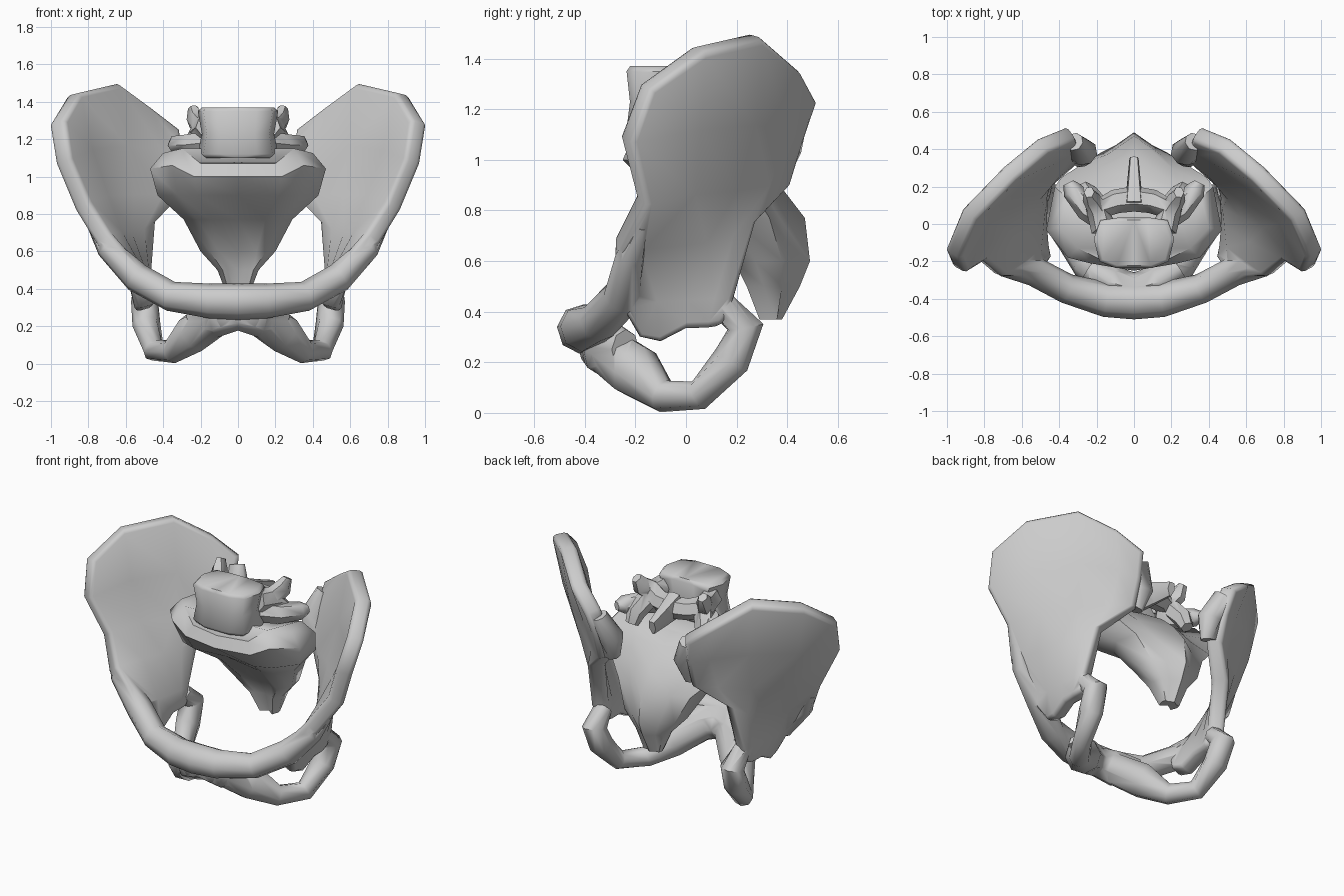
import bpy, bmesh, math
from mathutils import Vector

if "Cube" in bpy.data.objects:
    bpy.data.objects.remove(bpy.data.objects["Cube"])


def finish(name, bm):
    bmesh.ops.recalc_face_normals(bm, faces=bm.faces)
    me = bpy.data.meshes.new(name)
    bm.to_mesh(me)
    bm.free()
    ob = bpy.data.objects.new(name, me)
    bpy.context.collection.objects.link(ob)
    return ob


def loft(name, rings):
    """Closed skin over a list of rings with equal point counts."""
    bm = bmesh.new()
    vs = [[bm.verts.new(p) for p in r] for r in rings]
    n = len(vs[0])
    for a, b in zip(vs, vs[1:]):
        for i in range(n):
            j = (i + 1) % n
            bm.faces.new((a[i], a[j], b[j], b[i]))
    bm.faces.new(vs[0][::-1])
    bm.faces.new(vs[-1])
    return finish(name, bm)


def tube(name, path, sides=8, flat=1.0):
    """Tapered tube; path points are (x, y, z, radius)."""
    pts = [Vector(p[:3]) for p in path]
    rings = []
    for i, p in enumerate(pts):
        t = pts[min(i + 1, len(pts) - 1)] - pts[max(i - 1, 0)]
        side = t.cross(Vector((0.15, 0.1, 1))).normalized()
        if i and side.dot(prev) < 0:
            side = -side
        prev = side
        up = t.cross(side).normalized()
        r = path[i][3]
        rings.append([p + r * (flat * math.cos(a) * side + math.sin(a) * up)
                      for a in (2 * math.pi * k / sides for k in range(sides))])
    return loft(name, rings)


def apply_mods(ob):
    bpy.context.view_layer.objects.active = ob
    for m in list(ob.modifiers):
        bpy.ops.object.modifier_apply(modifier=m.name)


def smooth(ob, angle=55):
    bpy.ops.object.select_all(action='DESELECT')
    ob.select_set(True)
    bpy.context.view_layer.objects.active = ob
    bpy.ops.object.shade_smooth_by_angle(angle=math.radians(angle))


def merge(ob, parts):
    for p in parts:
        m = ob.modifiers.new("union", 'BOOLEAN')
        m.operation, m.solver, m.object = 'UNION', 'EXACT', p
    apply_mods(ob)
    for p in parts:
        bpy.data.objects.remove(p)


def mirror(ob):
    m = ob.modifiers.new("mirror", 'MIRROR')
    m.use_bisect_axis[0] = True
    m.merge_threshold = 0.002
    apply_mods(ob)


# Iliac wing: rows from crest to hip socket, each front to back
rows = [
    [(.97, -.16, 1.29), (.88, .05, 1.44), (.665, .27, 1.49), (.49, .42, 1.36), (.335, .485, 1.24)],
    [(.935, -.24, 1.08), (.815, .03, 1.13), (.62, .24, 1.15), (.43, .37, 1.12), (.31, .43, 1.08)],
    [(.835, -.18, .84), (.73, .01, .88), (.59, .17, .89), (.43, .29, .90), (.31, .38, .91)],
    [(.725, -.27, .67), (.66, -.08, .68), (.61, .06, .69), (.54, .16, .71), (.47, .25, .76)],
    [(.55, -.28, .48), (.54, -.12, .46), (.53, .0, .46), (.52, .10, .46), (.51, .18, .46)],
    [(.48, -.18, .31), (.50, -.10, .29), (.51, .0, .34), (.51, .08, .34), (.50, .14, .35)],
]
bm = bmesh.new()
g = [[bm.verts.new(p) for p in r] for r in rows]
for a, b in zip(g, g[1:]):
    for i in range(len(a) - 1):
        bm.faces.new((a[i], a[i + 1], b[i + 1], b[i]))
hip = finish("hip_bones", bm)
m = hip.modifiers.new("thick", 'SOLIDIFY')
m.thickness, m.offset = .10, 0
m = hip.modifiers.new("round", 'BEVEL')
m.width, m.segments, m.limit_method, m.angle_limit = .025, 2, 'ANGLE', math.radians(60)
apply_mods(hip)

# Pubic branch, lower branch looping to the sit bone, web between them, rear joint swelling
pubic = tube("pubic_branch", [(.78, -.18, .74, .03), (.70, -.22, .62, .06), (.54, -.25, .46, .08),
                              (.36, -.345, .36, .08), (.15, -.405, .335, .093), (-.06, -.415, .33, .10)])
sit = tube("sit_bone", [(-.06, -.36, .29, .08), (.08, -.33, .26, .095), (.235, -.20, .165, .11),
                        (.35, -.09, .065, .065), (.45, .05, .07, .06), (.49, .18, .21, .075),
                        (.50, .235, .34, .075), (.505, .14, .43, .055)])
web = tube("pubic_web", [(-.06, -.37, .29, .09), (.12, -.32, .26, .12), (.24, -.24, .25, .08)], 8, .8)
joint = tube("rear_joint", [(.32, .44, 1.20, .05), (.27, .385, 1.05, .075), (.29, .35, .92, .05)])
merge(hip, [pubic, sit, web, joint])
mirror(hip)
smooth(hip)

# Sacrum: height, side lift, front y, back y, half width, side front y, side back y, ridge y
sec = [
    (1.07, .08, -.22, .12, .40, -.10, .14, .15),
    (1.00, .06, -.25, .20, .47, -.15, .20, .26),
    (.90, 0, -.13, .29, .43, -.08, .25, .37),
    (.77, 0, .06, .37, .29, .10, .33, .47),
    (.60, 0, .22, .42, .20, .22, .38, .49),
    (.50, 0, .28, .40, .11, .27, .38, .45),
    (.37, 0, .32, .36, .06, .32, .36, .38),
]
rings = []
for z, dz, yf, yb, w, l0, l1, ridge in sec:
    half = [(.5 * w, yf + (.04 if dz else -.02), z), (.75 * w, l0 - .03, z + dz),
            (w, (l0 * 2 + l1) / 3, z + dz * .7), (.9 * w, l1, z + dz * .7), (.5 * w, yb, z)]
    rings.append([(0, yf, z)] + half + [(0, ridge, z)] + [(-x, y, k) for x, y, k in half[::-1]])
smooth(loft("sacrum", rings))

# Lowest back vertebra: waisted body
half = [(.10, -.225), (.185, -.19), (.215, -.07), (.18, .03), (.08, .045)]
outline = half + [(-x, y) for x, y in half[::-1]]
body = loft("vertebra", [[(x * s, (y + .09) * s - .1, z) for x, y in outline]
                         for z, s in ((1.10, .9), (1.12, 1), (1.23, .9), (1.35, 1), (1.37, .9))])
# Arch, spine and joint processes
parts = [
    tube("arch", [(.16, -.03, 1.27, .07), (.19, .07, 1.25, .075), (.10, .12, 1.23, .065), (-.04, .14, 1.22, .07)], 6),
    tube("side_process", [(.15, .02, 1.18, .07), (.25, .08, 1.17, .065), (.33, .18, 1.17, .055), (.35, .22, 1.17, .03)], 6),
    tube("upper_joint", [(.18, .05, 1.24, .07), (.23, .14, 1.31, .06), (.24, .17, 1.365, .035)], 6, .8),
    tube("lower_joint", [(.19, .08, 1.24, .065), (.25, .16, 1.14, .06), (.26, .19, 1.07, .04)], 6),
    tube("spine_process", [(0, .10, 1.23, .10), (0, .22, 1.20, .075), (0, .35, 1.17, .05)], 6, .5),
]
merge(body, parts)
mirror(body)
smooth(body)
